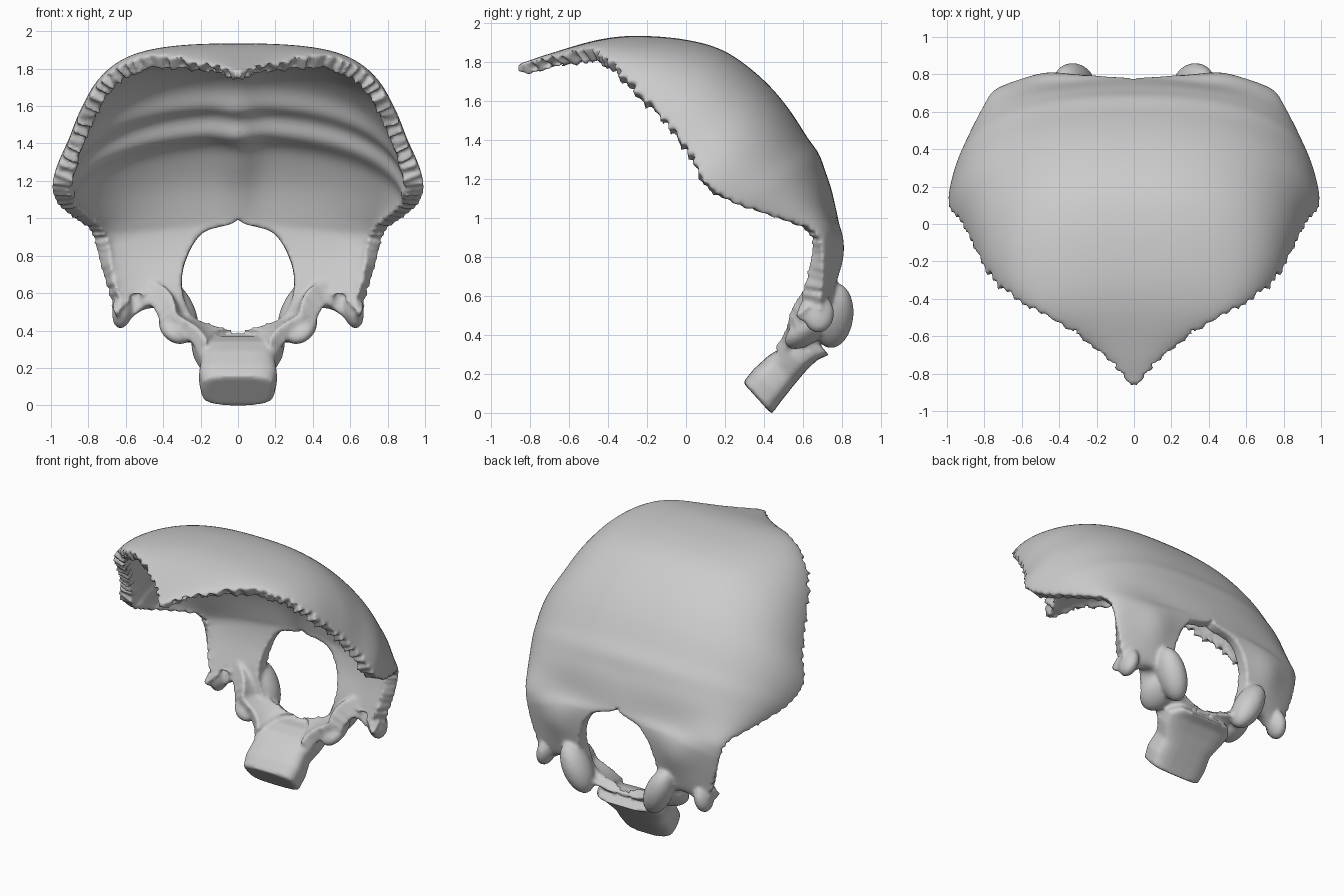
import bpy, bmesh, random
from math import sin, cos, pi, radians, exp
from mathutils import Vector, Matrix

if "Cube" in bpy.data.objects:
    bpy.data.objects.remove(bpy.data.objects["Cube"])

random.seed(4)
STEPS, COLS = 14, 32
parts = []

# inner guide: midline from crown tip to the opening, then round the opening
INNER = [(0, -.86, 1.79), (0, -.68, 1.85), (0, -.45, 1.915), (0, -.25, 1.935),
         (0, 0, 1.915), (0, .2, 1.855), (0, .38, 1.725), (0, .52, 1.57),
         (0, .64, 1.38), (0, .73, 1.2), (0, .78, 1.01), (.19, .79, .92),
         (.28, .78, .77), (.30, .76, .62), (.26, .75, .49), (.2, .74, .42),
         (.1, .72, .38), (0, .71, .365)]
# outer guide: the suture edge down to the side processes
OUTER = [(.01, -.87, 1.79), (.2, -.68, 1.82), (.46, -.5, 1.87), (.64, -.4, 1.81),
         (.77, -.28, 1.69), (.86, -.12, 1.52), (.92, 0, 1.37), (.99, .09, 1.2),
         (.975, .23, 1.09), (.895, .44, 1.01), (.79, .66, .93), (.75, .70, .8),
         (.70, .70, .63), (.63, .67, .43), (.48, .61, .54), (.4, .55, .42),
         (.27, .53, .35), (.21, .49, .28)]


def spline(pts, steps):
    """Catmull-Rom through pts."""
    p = [Vector(q) for q in pts]
    p = [2 * p[0] - p[1]] + p + [2 * p[-1] - p[-2]]
    out = []
    for i in range(1, len(p) - 2):
        a, b, c, d = p[i - 1:i + 3]
        for s in range(steps):
            t = s / steps
            out.append(.5 * (2 * b + (c - a) * t + (2 * a - 5 * b + 4 * c - d) * t * t
                             + (3 * b - a - 3 * c + d) * t ** 3))
    return out + [p[-2]]


def bump(v, centre, width):
    return exp(-((v - centre) / width) ** 2)


def finish(bm, name):
    bmesh.ops.recalc_face_normals(bm, faces=bm.faces)
    me = bpy.data.meshes.new(name)
    bm.to_mesh(me)
    bm.free()
    ob = bpy.data.objects.new(name, me)
    bpy.context.collection.objects.link(ob)
    parts.append(ob)


# outer surface of the curved plate, as a grid of rows
inn, out = spline(INNER, STEPS), spline(OUTER, STEPS)
grid = []
for k, (a, b) in enumerate(zip(inn, out)):
    v = k / STEPS
    a.x = 0 if v <= 10 or k == len(inn) - 1 else max(a.x, .004)
    ang = radians(85 if v < 11 else max(35, 85 - 25 * (v - 11)))
    row = []
    for c in range(COLS + 1):
        w = c / COLS * ang
        f = sin(w) / sin(ang)
        g = ((1 - cos(w)) / (1 - cos(ang))) ** 1.25
        row.append(Vector((a.x + (b.x - a.x) * f, a.y + (b.y - a.y) * g, a.z + (b.z - a.z) * g)))
    grid.append(row)
N = len(grid)


def normal(k, c):
    on_axis = grid[k][c].x < .001
    if 9.5 < k / STEPS < 11.5:
        c = max(c, 3)
    dv = grid[min(k + 4, N - 1)][c] - grid[max(k - 4, 0)][c]
    dt = grid[k][min(c + 1, COLS)] - grid[k][max(c - 1, 0)]
    n = dt.cross(dv)
    if on_axis:
        n.x = 0
    return n.normalized() if n.length > 1e-9 else Vector((0, 0, 1))


def thickness(v, t):
    """Plate depth with the inner cross-shaped ridges and groove."""
    d = .065 + .02 * t ** 4
    s = v - .5 * t
    d += (.05 * bump(s, 6.3, .45) + .06 * bump(s, 7.2, .4)) * (1 - .6 * t)
    d += .05 * bump(t, 0, .07) * bump(v, 7.6, 2)
    d += .02 * bump(t, 0, .15) * bump(v, 4, 2)
    d += .05 * bump(v, 13.5, 1.6)
    return d * min(1, .6 + v)


bm = bmesh.new()
top, low = [], []
for k in range(N):
    v = k / STEPS
    rough = .018 if v < 7 else .009 if v < 13 else .003
    tooth = rough * ((1 if k // 2 % 2 else -1) * .7 + random.uniform(-.9, .9)) * min(1, v * 2)
    r1, r2 = [], []
    for c in range(COLS + 1):
        t = c / COLS
        n = normal(k, c)
        # neck-muscle ridges and hollows on the outside
        p = grid[k][c] + n * (.012 * bump(v, 8.3, .35) * (1 - t)
                              + .03 * bump(v, 11.6, .9) * bump(t, .35, .25)
                              - .015 * bump(v, 9.8, .6) * bump(t, .35, .25))
        q = grid[k][c] - n * thickness(v, t)
        if c >= COLS - 1:
            side = grid[k][COLS] - grid[k][COLS - 2]
            side = side.normalized() if side.length > 1e-6 else Vector((1, 0, 0))
            amt = tooth if c == COLS else tooth * .4
            p += side * amt
            q += side * (amt + random.uniform(-rough, rough) * .8) + n * random.uniform(-rough, rough) * .8
        p.x, q.x = (0, 0) if grid[k][c].x == 0 else (max(p.x, .001), max(q.x, .001))
        r1.append(bm.verts.new(p))
        r2.append(bm.verts.new(q))
    top.append(r1)
    low.append(r2)
for k in range(N - 1):
    for c in range(COLS):
        bm.faces.new((top[k][c], top[k][c + 1], top[k + 1][c + 1], top[k + 1][c]))
        bm.faces.new((low[k][c], low[k + 1][c], low[k + 1][c + 1], low[k][c + 1]))
    bm.faces.new((top[k][COLS], low[k][COLS], low[k + 1][COLS], top[k + 1][COLS]))
    if k >= 10 * STEPS:   # rim of the large opening
        bm.faces.new((top[k][0], top[k + 1][0], low[k + 1][0], low[k][0]))
for k in (0, N - 1):
    for c in range(COLS):
        bm.faces.new((top[k][c], low[k][c], low[k][c + 1], top[k][c + 1]))
bmesh.ops.mirror(bm, geom=bm.verts[:] + bm.edges[:] + bm.faces[:], axis='X', merge_dist=.0005)
finish(bm, "occipital_bone")

# thick block below the opening: lofted rounded sections (y, z, half width, half depth)
SECTIONS = [(.365, .075, .17, .095), (.37, .08, .195, .11), (.42, .145, .21, .108),
            (.49, .22, .2, .1), (.56, .28, .24, .085), (.63, .32, .25, .065), (.7, .335, .19, .05)]
ACROSS = Vector((0, .67, -.74))
bm = bmesh.new()
loops = []
for y, z, hw, hd in SECTIONS:
    ring = []
    for i in range(28):
        a = 2 * pi * i / 28
        cx, cy = cos(a), sin(a)
        sx = abs(cx) ** .55 * (1 if cx > 0 else -1)
        sy = abs(cy) ** .55 * (1 if cy > 0 else -1)
        ring.append(bm.verts.new(Vector((hw * sx, y, z)) + ACROSS * hd * sy))
    loops.append(ring)
for r, s in zip(loops, loops[1:]):
    for i in range(28):
        j = (i + 1) % 28
        bm.faces.new((r[i], r[j], s[j], s[i]))
bm.faces.new(loops[0])
bm.faces.new(loops[-1])
finish(bm, "basal_block")


def knobs(name, loc, size, rot):
    """Mirrored pair of ellipsoids."""
    bm = bmesh.new()
    for side in (1, -1):
        m = (Matrix.Translation((loc[0] * side, loc[1], loc[2]))
             @ Matrix.Rotation(radians(rot[0]), 4, 'X')
             @ Matrix.Rotation(radians(rot[1] * side), 4, 'Y') @ Matrix.Diagonal((*size, 1)))
        bmesh.ops.create_uvsphere(bm, u_segments=24, v_segments=14, radius=1, matrix=m)
    finish(bm, name)


# paired joint knobs, inner tubercles and side processes beside the opening
knobs("joint_knob", (.32, .755, .5), (.09, .105, .18), (-6, 24))
knobs("inner_tubercle", (.33, .62, .42), (.1, .13, .06), (35, -25))
knobs("side_process", (.615, .68, .51), (.055, .08, .1), (0, -12))

# fuse all parts into one organic piece
bpy.ops.object.select_all(action='DESELECT')
for ob in parts:
    ob.select_set(True)
bone = parts[0]
bpy.context.view_layer.objects.active = bone
bpy.ops.object.join()
fuse = bone.modifiers.new("fuse", 'REMESH')
fuse.mode = 'VOXEL'
fuse.voxel_size = .013
fuse.use_smooth_shade = True
soft = bone.modifiers.new("soften", 'SMOOTH')
soft.factor = .5
soft.iterations = 3
